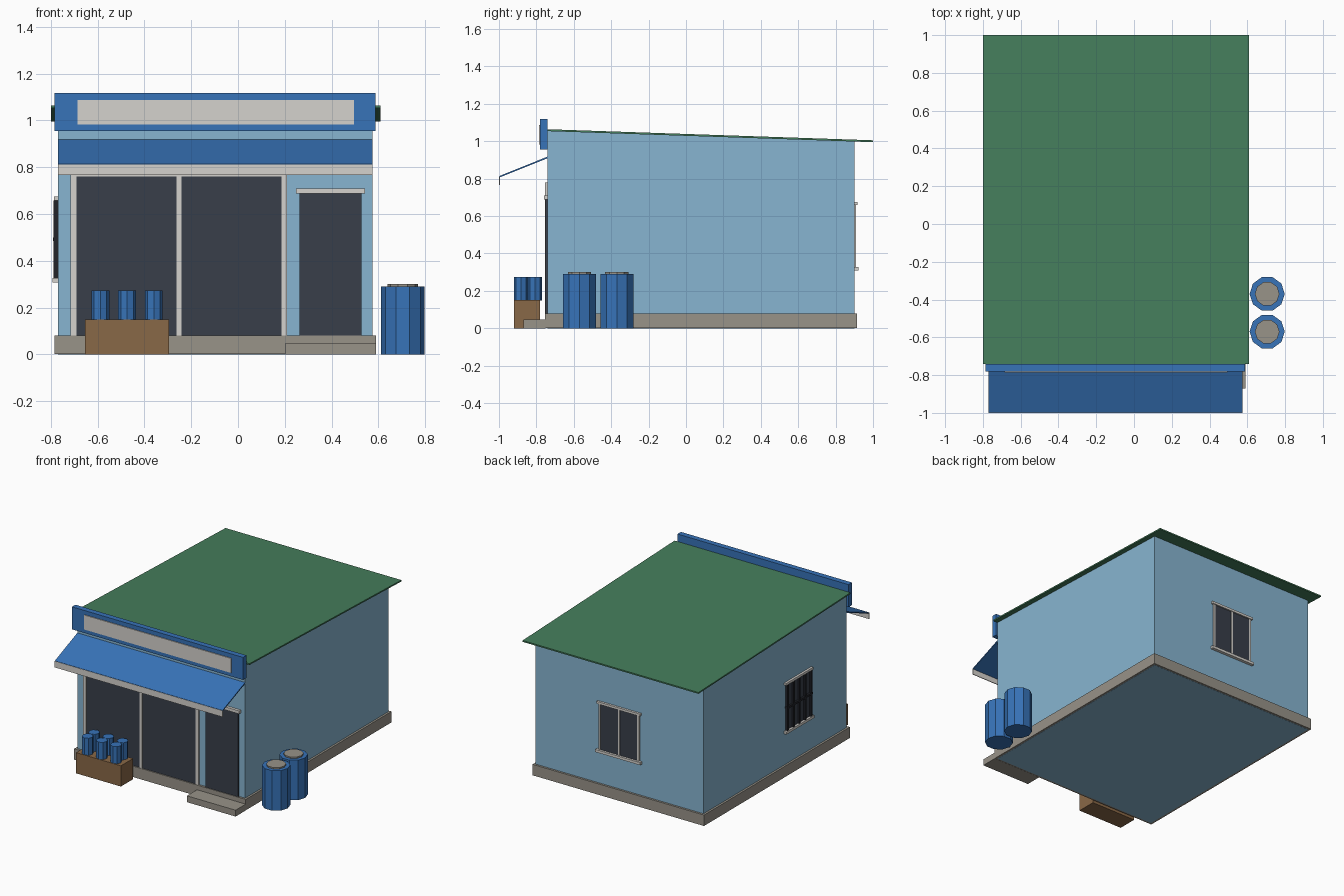
import bpy
import bmesh

cube = bpy.data.objects.get("Cube")
if cube:
    bpy.data.objects.remove(cube, do_unlink=True)


def material(name, rgb):
    lin = [((c / 255 + 0.055) / 1.055) ** 2.4 for c in rgb] + [1.0]
    m = bpy.data.materials.new(name)
    m.use_nodes = True
    m.diffuse_color = lin
    m.node_tree.nodes["Principled BSDF"].inputs["Base Color"].default_value = lin
    return m


WALL = material("light blue wall", (135, 181, 209))
BLUE = material("strong blue", (55, 115, 184))
TRIM = material("pale grey trim", (213, 210, 205))
GLASS = material("dark glass", (56, 62, 74))
STONE = material("grey stone", (152, 147, 137))
WOOD = material("brown wood", (137, 104, 71))
ROOF = material("green roof", (69, 126, 92))
IRON = material("black iron", (34, 36, 42))


def add(name, bm, mat):
    bmesh.ops.recalc_face_normals(bm, faces=bm.faces)
    me = bpy.data.meshes.new(name)
    bm.to_mesh(me)
    bm.free()
    me.materials.append(mat)
    ob = bpy.data.objects.new(name, me)
    bpy.context.collection.objects.link(ob)
    return ob


def prism(name, profile, x0, x1, mat):
    """Side profile of (y, z) points, extruded along x."""
    bm = bmesh.new()
    face = bm.faces.new([bm.verts.new((x0, y, z)) for y, z in profile])
    ext = bmesh.ops.extrude_face_region(bm, geom=[face])
    verts = [v for v in ext["geom"] if isinstance(v, bmesh.types.BMVert)]
    bmesh.ops.translate(bm, verts=verts, vec=(x1 - x0, 0, 0))
    return add(name, bm, mat)


def box(name, x0, x1, y0, y1, z0, z1, mat):
    return prism(name, [(y0, z0), (y1, z0), (y1, z1), (y0, z1)], x0, x1, mat)


def drum(name, x, y, z0, z1, r, sides, mat):
    bm = bmesh.new()
    bmesh.ops.create_cone(bm, cap_ends=True, segments=sides,
                          radius1=r, radius2=r, depth=z1 - z0)
    # Put a corner of the outline towards the front
    for v in bm.verts:
        v.co.x, v.co.y = v.co.y, -v.co.x
    ob = add(name, bm, mat)
    ob.location = (x, y, (z0 + z1) / 2)
    return ob


LEFT, RIGHT, FRONT, BACK = -0.77, 0.575, -0.74, 0.9

# Building shell
prism("walls", [(FRONT, 0), (BACK, 0), (BACK, 0.999), (FRONT, 1.055)], LEFT, RIGHT, WALL)
box("plinth", LEFT - 0.015, RIGHT + 0.015, FRONT - 0.015, BACK + 0.015, 0.001, 0.08, STONE)
prism("roof", [(FRONT, 1.054), (1.0, 0.995), (1.0, 1.005), (FRONT, 1.064)], -0.8, 0.61, ROOF)
box("door_step", 0.2, RIGHT + 0.015, -0.87, FRONT - 0.01, 0, 0.046, STONE)

# Sign board and awning
box("sign_board", -0.785, 0.587, -0.78, FRONT, 0.955, 1.118, BLUE)
box("sign_panel", -0.685, 0.495, -0.786, -0.78, 0.983, 1.088, TRIM)
prism("awning", [(FRONT, 0.909), (-0.998, 0.806), (-0.998, 0.814), (FRONT, 0.918)],
      LEFT, RIGHT, BLUE)
box("awning_valance", LEFT, RIGHT, -1.0, -0.995, 0.767, 0.812, TRIM)

# Shop window
box("shop_glass", -0.7, 0.2, -0.747, FRONT, 0.08, 0.77, GLASS)
for name, x0, x1 in (("left", -0.715, -0.69), ("middle", -0.262, -0.242), ("right", 0.187, 0.21)):
    box("shop_frame_" + name, x0, x1, -0.753, FRONT, 0.08, 0.78, TRIM)
box("shop_frame_top", -0.715, 0.21, -0.753, FRONT, 0.76, 0.78, TRIM)

# Door
box("door", 0.263, 0.527, -0.75, FRONT, 0.08, 0.69, GLASS)
box("door_lintel", 0.248, 0.542, -0.76, FRONT, 0.688, 0.71, TRIM)


def window(name, span, mid, wall, out, along_x):
    """Window with sill and lintel; out is the wall's outward sign."""
    def part(label, a0, a1, depth, z0, z1, mat):
        d0, d1 = sorted((wall, wall + out * depth))
        a = (mid + a0, mid + a1)
        dims = (*a, d0, d1) if along_x else (d0, d1, *a)
        box(name + "_" + label, *dims, z0, z1, mat)

    h = span / 2
    part("glass", -h, h, 0.006, 0.325, 0.66, GLASS)
    part("sill", -h - 0.025, h + 0.025, 0.022, 0.308, 0.327, TRIM)
    part("lintel", -h - 0.02, h + 0.02, 0.016, 0.658, 0.675, TRIM)
    for label, c in (("stile_a", -h), ("mullion", 0), ("stile_b", h)):
        part(label, c - 0.007, c + 0.007, 0.01, 0.327, 0.658, TRIM)
    return part, h


window("back_window", 0.31, -0.0975, BACK, 1, True)

# Barred side window
part, h = window("side_window", 0.27, -0.18, LEFT, -1, False)
for i in range(5):
    c = h * (i - 2) / 2
    part(f"bar_{i}", c - 0.008, c + 0.008, 0.018, 0.327, 0.658, IRON)
part("cross_bar", -h - 0.01, h + 0.01, 0.02, 0.485, 0.5, IRON)

# Barrels beside the shop
for i, y in enumerate((-0.37, -0.57)):
    drum(f"barrel_{i}", 0.705, y, 0, 0.29, 0.093, 10, BLUE)
    drum(f"barrel_lid_{i}", 0.705, y, 0.289, 0.3, 0.065, 10, STONE)

# Crate with canisters
box("crate", -0.655, -0.295, -0.92, -0.78, 0, 0.15, WOOD)
for i, x in enumerate((-0.588, -0.474, -0.36)):
    for j, y in enumerate((-0.882, -0.808)):
        drum(f"canister_{i}_{j}", x, y, 0.149, 0.274, 0.038, 8, BLUE)
